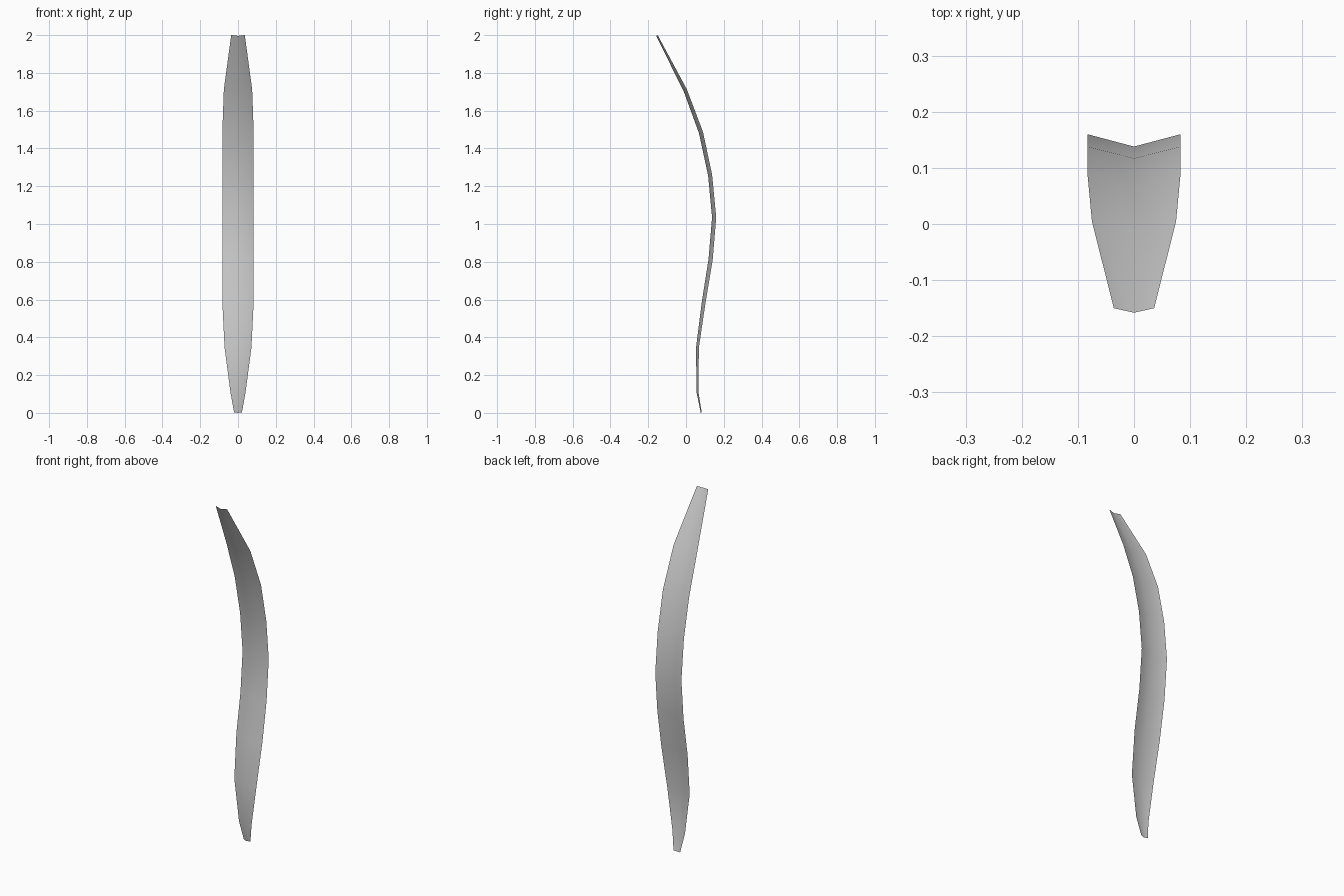
import bpy, bmesh

# Blade rows from root to tip: half width, edge (y, z), centre crease (y, z)
rows = [
    (0.021, 0.083, 0.003, 0.078, 0.0),
    (0.040, 0.066, 0.11, 0.056, 0.108),
    (0.071, 0.068, 0.345, 0.053, 0.345),
    (0.083, 0.104, 0.587, 0.084, 0.590),
    (0.083, 0.141, 0.808, 0.119, 0.812),
    (0.083, 0.160, 1.035, 0.138, 1.035),
    (0.083, 0.138, 1.262, 0.117, 1.256),
    (0.083, 0.090, 1.487, 0.069, 1.480),
    (0.075, 0.005, 1.712, -0.012, 1.702),
    (0.036, -0.150, 2.0, -0.158, 1.996),
]

# Grass blade: a single folded sheet, three points across
bm = bmesh.new()
strips = []
for w, ey, ez, cy, cz in rows:
    strips.append([bm.verts.new(p) for p in
                   ((-w, ey, ez), (0, cy, cz), (w, ey, ez))])
for low, high in zip(strips, strips[1:]):
    for i in range(2):
        face = bm.faces.new((low[i], low[i + 1], high[i + 1], high[i]))
        face.smooth = True

mesh = bpy.data.meshes.new("grass_blade")
bm.to_mesh(mesh)
bm.free()
blade = bpy.data.objects.new("grass_blade", mesh)
bpy.context.collection.objects.link(blade)
